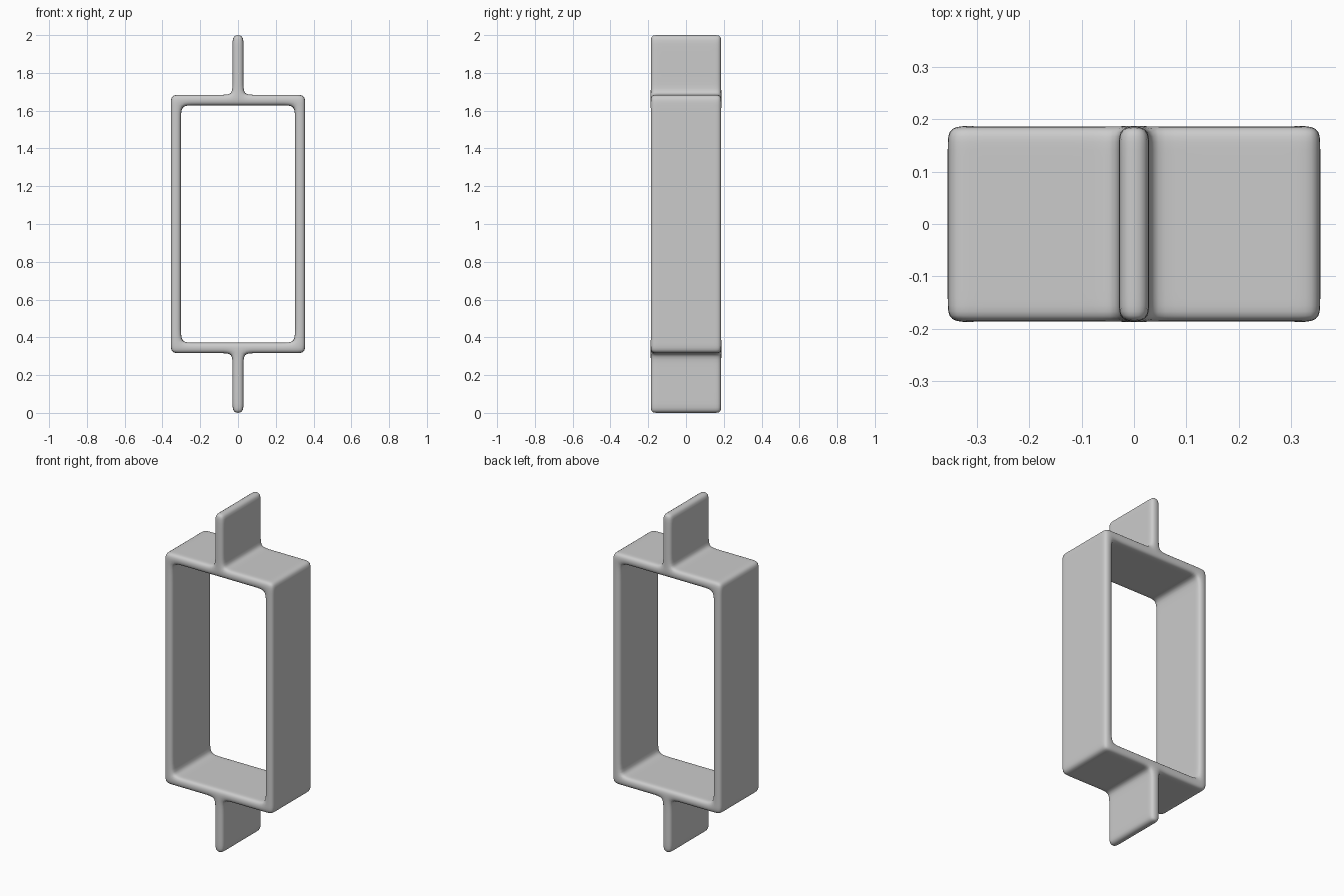
import bpy
import bmesh

old = bpy.data.objects.get("Cube")
if old:
    bpy.data.objects.remove(old, do_unlink=True)

# One plain grey material
grey = bpy.data.materials.new("plain_grey")
grey.use_nodes = True
colour = (0.6, 0.6, 0.6, 1)
grey.diffuse_color = colour
grey.node_tree.nodes["Principled BSDF"].inputs["Base Color"].default_value = colour


def mirrored(values):
    return [-v for v in reversed(values)] + values


# Grid lines of the cage; heights are measured from the middle
OUTER_X, INNER_X, FIN_X = 0.356, 0.302, 0.029
OUTER_Z, INNER_Z, TIP_Z = 0.684, 0.628, 1.002
xs = mirrored([FIN_X, 0.085, 0.24, INNER_X, OUTER_X])
zs = mirrored([0.2, 0.56, INNER_Z, OUTER_Z, 0.745, 0.95, TIP_Z])
ys = mirrored([0.07, 0.15, 0.188])


def filled(i, k):
    """True where a grid cell belongs to the frame or to a fin."""
    if not (0 <= i < len(xs) - 1 and 0 <= k < len(zs) - 1):
        return False
    x = abs(xs[i] + xs[i + 1]) / 2
    z = abs(zs[k] + zs[k + 1]) / 2
    in_frame = z < OUTER_Z and (x > INNER_X or z > INNER_Z)
    in_fin = z > OUTER_Z and x < FIN_X
    return in_frame or in_fin


# Frame and fins as one skin around the filled cells
bm = bmesh.new()
verts = {}


def vert(i, j, k):
    if (i, j, k) not in verts:
        verts[i, j, k] = bm.verts.new((xs[i], ys[j], zs[k] + 1))
    return verts[i, j, k]


def face(*keys):
    bm.faces.new([vert(*key) for key in keys])


last = len(ys) - 1
for i in range(len(xs) - 1):
    for k in range(len(zs) - 1):
        if not filled(i, k):
            continue
        for j in (0, last):
            face((i, j, k), (i + 1, j, k), (i + 1, j, k + 1), (i, j, k + 1))
        borders = [
            ((i - 1, k), (i, k), (i, k + 1)),
            ((i + 1, k), (i + 1, k), (i + 1, k + 1)),
            ((i, k - 1), (i, k), (i + 1, k)),
            ((i, k + 1), (i, k + 1), (i + 1, k + 1)),
        ]
        for cell, (ai, ak), (bi, bk) in borders:
            if not filled(*cell):
                for j in range(last):
                    face((ai, j, ak), (bi, j, bk), (bi, j + 1, bk), (ai, j + 1, ak))

bmesh.ops.recalc_face_normals(bm, faces=bm.faces)
for f in bm.faces:
    f.smooth = True
mesh = bpy.data.meshes.new("frame_with_fins")
bm.to_mesh(mesh)
bm.free()
mesh.materials.append(grey)

frame = bpy.data.objects.new("frame_with_fins", mesh)
bpy.context.collection.objects.link(frame)

# Rounded edges and fillets
sub = frame.modifiers.new("rounding", "SUBSURF")
sub.levels = 2
sub.render_levels = 2
